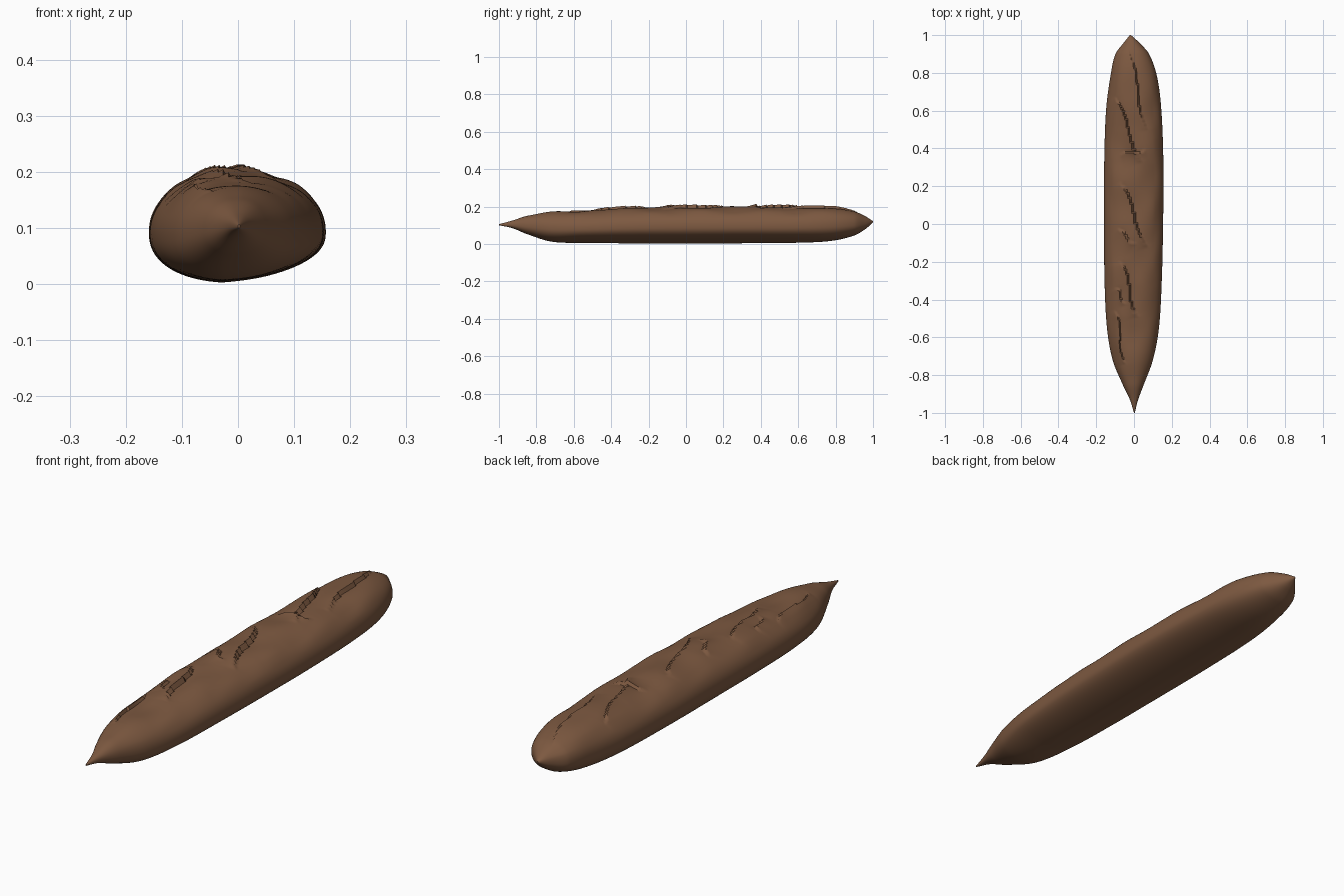
import bpy, bmesh, math
from mathutils import noise, Vector

cube = bpy.data.objects.get("Cube")
if cube:
    bpy.data.objects.remove(cube, do_unlink=True)

# Crust material
crust = bpy.data.materials.new("brown_crust")
crust.use_nodes = True
colour = (0.205, 0.1, 0.052, 1)
crust.diffuse_color = colour
crust.node_tree.nodes["Principled BSDF"].inputs["Base Color"].default_value = colour
crust.node_tree.nodes["Principled BSDF"].inputs["Roughness"].default_value = 0.8

# Loaf outline: y, left x, right x, bottom z, top z
STATIONS = [
    (-1.0, 0.0, 0.004, 0.1, 0.106), (-0.93, -0.022, 0.022, 0.085, 0.125),
    (-0.85, -0.06, 0.052, 0.052, 0.15), (-0.72, -0.113, 0.1, 0.012, 0.172),
    (-0.55, -0.143, 0.132, 0.005, 0.178), (-0.3, -0.156, 0.147, 0.003, 0.192),
    (0.0, -0.158, 0.154, 0.002, 0.198), (0.3, -0.158, 0.156, 0.003, 0.198),
    (0.6, -0.148, 0.145, 0.006, 0.196), (0.78, -0.125, 0.122, 0.016, 0.195),
    (0.9, -0.098, 0.08, 0.045, 0.175), (0.96, -0.054, 0.028, 0.08, 0.148),
    (1.0, -0.022, -0.016, 0.116, 0.122),
]

# Slashes on the top: start x, y, end x, y, ridge height
SLASHES = [
    (-0.03, 0.92, 0.07, 0.5, 0.012), (-0.1, 0.67, 0.04, 0.33, 0.016),
    (-0.07, 0.36, 0.06, 0.4, 0.01), (-0.07, 0.22, 0.07, -0.12, 0.016),
    (-0.09, -0.03, 0.01, -0.1, 0.01), (-0.07, -0.2, 0.02, -0.49, 0.017),
    (-0.1, -0.34, -0.04, -0.42, 0.01), (-0.1, -0.46, -0.045, -0.74, 0.012),
]


def outline(y):
    """Smoothly interpolate the loaf outline at y."""
    i = max(k for k in range(len(STATIONS) - 1) if STATIONS[k][0] <= y + 1e-6)
    a, b = STATIONS[i], STATIONS[i + 1]
    before, after = STATIONS[max(i - 1, 0)], STATIONS[min(i + 2, len(STATIONS) - 1)]
    span = b[0] - a[0]
    t = (y - a[0]) / span
    values = []
    for k in range(1, 5):
        m0 = (b[k] - before[k]) / (b[0] - before[0]) * span
        m1 = (after[k] - a[k]) / (after[0] - a[0]) * span
        values.append((2*t**3 - 3*t**2 + 1) * a[k] + (t**3 - 2*t**2 + t) * m0
                      + (3*t**2 - 2*t**3) * b[k] + (t**3 - t**2) * m1)
    return values


def slash_height(x, y):
    """Raised lip and groove beside every slash."""
    total = 0
    for x0, y0, x1, y1, height in SLASHES:
        dx, dy = x1 - x0, y1 - y0
        length = math.hypot(dx, dy)
        u = ((x - x0) * dx + (y - y0) * dy) / length**2
        if 0 < u < 1:
            d = ((x - x0) * dy - (y - y0) * dx) / length
            d += 0.012 * math.sin(2 * math.pi * u)
            fade = math.sin(math.pi * u) ** 0.6
            if d > 0:
                total += height * fade * math.exp(-d / 0.03)
            else:
                total -= 0.45 * height * fade * math.exp(d / 0.02)
    return max(-0.012, min(total, 0.017))


# Loft the loaf from rounded rings
RINGS, SIDES = 300, 112
bm = bmesh.new()
rings = []
for j in range(RINGS + 1):
    y = -math.cos(math.pi * j / RINGS) * 0.35 + 0.65 * (2 * j / RINGS - 1)
    left, right, low, high = outline(y)
    cx, hx = (left + right) / 2, (right - left) / 2
    mid = low + 0.46 * (high - low)
    ring = []
    for i in range(SIDES):
        angle = 2 * math.pi * i / SIDES
        c, s = math.cos(angle), math.sin(angle)
        x = cx + hx * math.copysign(abs(c) ** 0.88, c)
        if s >= 0:
            z = mid + (high - mid) * s ** 0.95
            weight = min(1, max(0, (s - 0.45) / 0.3)) * min(1, hx / 0.07)
            bump = noise.noise(Vector((x * 9, y * 6, 2)))
            z += weight * (slash_height(x, y) + 0.008 * bump)
        else:
            z = mid - (mid - low) * (-s) ** 0.85
            z += 0.11 * max(0, x + 0.03) * -s * hx / 0.15
        ring.append(bm.verts.new((x, y, z)))
    rings.append(ring)
for a, b in zip(rings, rings[1:]):
    for i in range(SIDES):
        n = (i + 1) % SIDES
        bm.faces.new((a[i], a[n], b[n], b[i]))
bm.faces.new(rings[0])
bm.faces.new(rings[-1])
bmesh.ops.recalc_face_normals(bm, faces=bm.faces)

mesh = bpy.data.meshes.new("bread_loaf")
bm.to_mesh(mesh)
bm.free()
mesh.materials.append(crust)
loaf = bpy.data.objects.new("bread_loaf", mesh)
bpy.context.collection.objects.link(loaf)
bpy.context.view_layer.objects.active = loaf
loaf.select_set(True)
bpy.ops.object.shade_smooth_by_angle(angle=math.radians(50))
